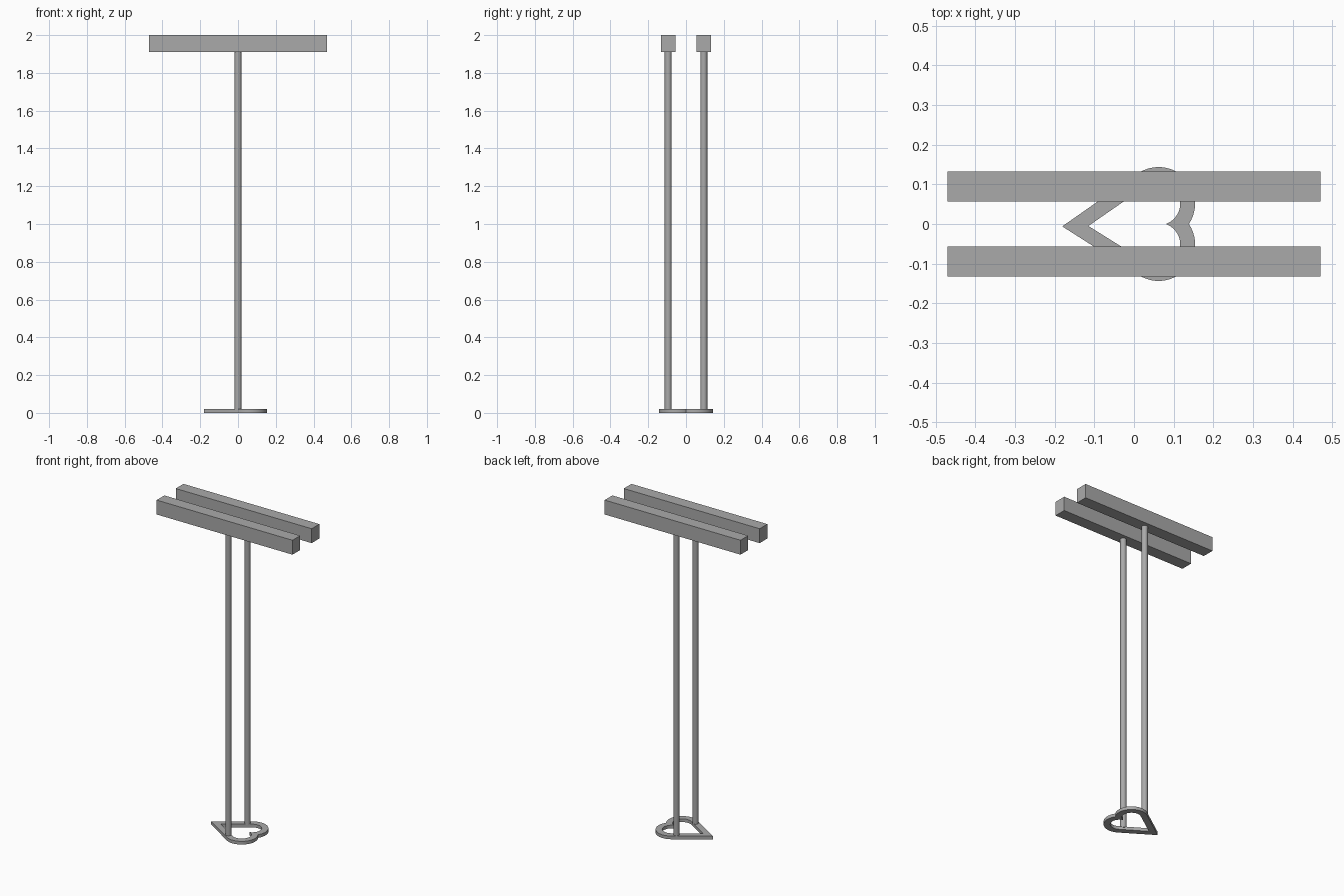
import bpy, bmesh, math

if "Cube" in bpy.data.objects:
    bpy.data.objects.remove(bpy.data.objects["Cube"])

grey = bpy.data.materials.new("warm_grey")
grey.diffuse_color = (0.4, 0.4, 0.4, 1)
grey.use_nodes = True
grey.node_tree.nodes["Principled BSDF"].inputs["Base Color"].default_value = grey.diffuse_color


def add_object(name, bm):
    bmesh.ops.recalc_face_normals(bm, faces=bm.faces)
    mesh = bpy.data.meshes.new(name)
    bm.to_mesh(mesh)
    bm.free()
    mesh.materials.append(grey)
    obj = bpy.data.objects.new(name, mesh)
    bpy.context.collection.objects.link(obj)
    return obj


def heart_loop(tip, r, cx=0.062, cy=0.0515, n=28):
    """Tip, tangent line to the upper lobe, notch, lower lobe, back to tip."""
    def lobe(side):
        dx, dy = tip[0] - cx, tip[1] * side - cy
        start = math.atan2(dy, dx) % math.tau - math.acos(r / math.hypot(dx, dy))
        end = math.asin(-cy / r)
        return [(cx + r * math.cos(a), side * (cy + r * math.sin(a)))
                for a in (start + (end - start) * i / n for i in range(n + 1))]
    return [tip] + lobe(1) + lobe(-1)[-2::-1]


# Heart-shaped base ring
bm = bmesh.new()
outer = heart_loop((-0.181, -0.006), 0.092)
inner = heart_loop((-0.115, -0.005), 0.0545)
rings = [[bm.verts.new((x, y, z)) for x, y in pts]
         for pts, z in ((outer, 0), (outer, 0.02), (inner, 0.02), (inner, 0))]
count = len(outer)
for k in range(4):
    a, b = rings[k], rings[(k + 1) % 4]
    for i in range(count):
        j = (i + 1) % count
        bm.faces.new((a[i], a[j], b[j], b[i]))
base = add_object("heart_base", bm)

# Two poles, each carrying a long square bar
smooth = [base]
for side, label in ((-1, "front"), (1, "back")):
    y = side * 0.0945
    bm = bmesh.new()
    bmesh.ops.create_cone(bm, cap_ends=True, segments=32, radius1=0.018,
                          radius2=0.018, depth=1.90)
    bmesh.ops.translate(bm, verts=bm.verts, vec=(0, y, 0.965))
    smooth.append(add_object(label + "_pole", bm))

    bm = bmesh.new()
    bmesh.ops.create_cube(bm, size=1)
    bmesh.ops.scale(bm, verts=bm.verts, vec=(0.94, 0.076, 0.09))
    bmesh.ops.translate(bm, verts=bm.verts, vec=(0, y, 1.955))
    add_object(label + "_bar", bm)

# Round parts shade smooth, with sharp rims
for obj in smooth:
    obj.select_set(True)
bpy.context.view_layer.objects.active = base
bpy.ops.object.shade_smooth_by_angle(angle=math.radians(30))
